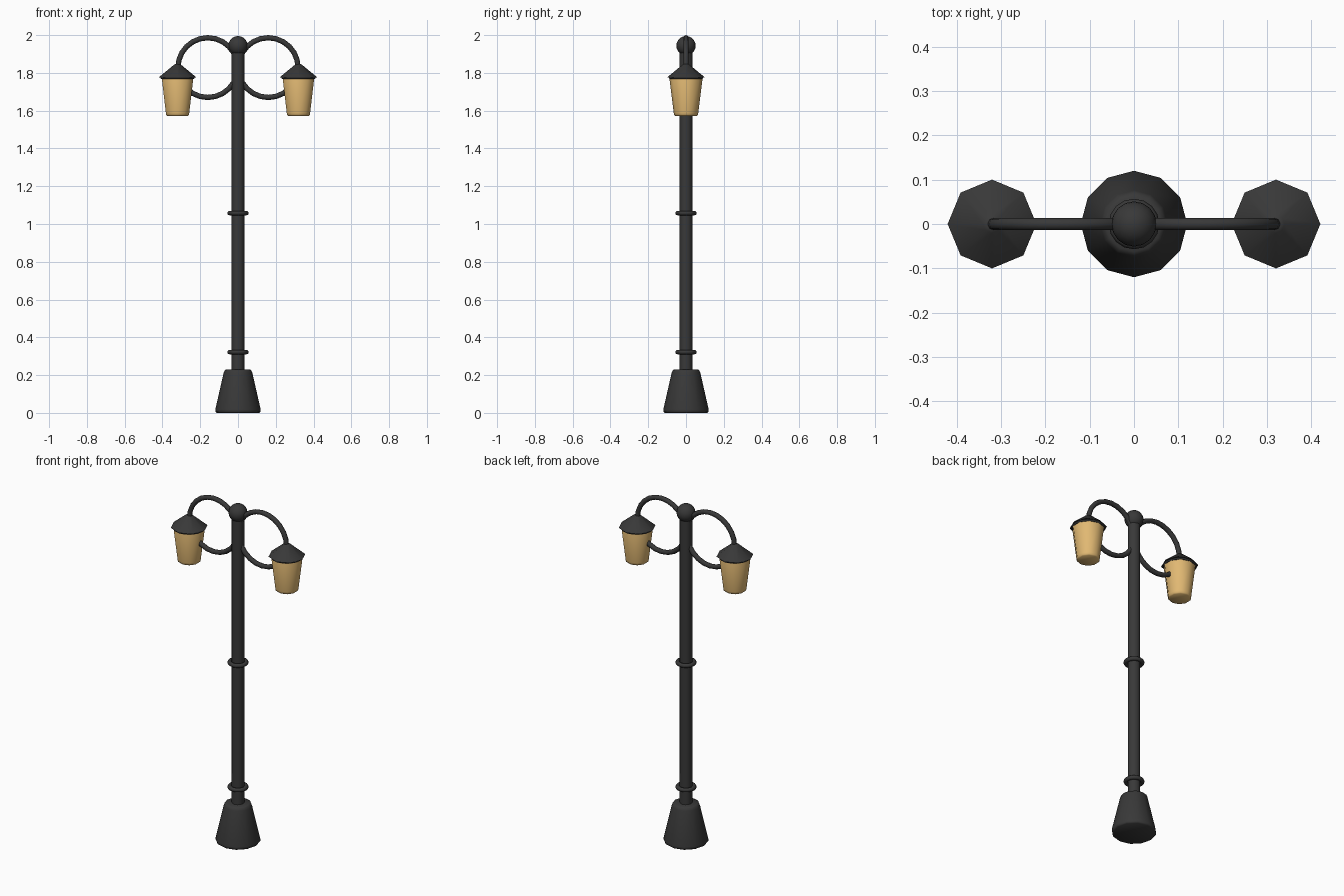
import bpy, math

if "Cube" in bpy.data.objects:
    bpy.data.objects.remove(bpy.data.objects["Cube"])


def material(name, colour):
    m = bpy.data.materials.new(name)
    m.diffuse_color = (*colour, 1)
    m.use_nodes = True
    m.node_tree.nodes["Principled BSDF"].inputs["Base Color"].default_value = m.diffuse_color
    return m


iron = material("dark iron", (0.04, 0.04, 0.04))
amber = material("amber glass", (0.75, 0.48, 0.17))


def finish(name, mat):
    ob = bpy.context.object
    ob.name = name
    ob.data.materials.append(mat)
    bpy.ops.object.shade_smooth_by_angle(angle=math.radians(50))
    return ob


def lathe(name, profile, sides, mat, x=0):
    """Spin (radius, z) points about a vertical axis; first vertex on +y."""
    verts, faces = [], []
    for r, z in profile:
        for i in range(sides):
            a = 2 * math.pi * i / sides
            verts.append((r * math.sin(a), r * math.cos(a), z))
    for k in range(len(profile) - 1):
        for i in range(sides):
            j = (i + 1) % sides
            faces.append((k * sides + j, k * sides + i,
                          (k + 1) * sides + i, (k + 1) * sides + j))
    faces.append(tuple(range(sides)))
    faces.append(tuple(reversed(range(len(verts) - sides, len(verts)))))
    mesh = bpy.data.meshes.new(name)
    mesh.from_pydata(verts, [], faces)
    ob = bpy.data.objects.new(name, mesh)
    bpy.context.collection.objects.link(ob)
    bpy.ops.object.select_all(action='DESELECT')
    ob.select_set(True)
    bpy.context.view_layer.objects.active = ob
    ob.location.x = x
    return finish(name, mat)


def ring(name, loc, major, minor, segs, minor_segs, rot=(0, 0, 0)):
    bpy.ops.mesh.primitive_torus_add(
        location=loc, rotation=rot, major_radius=major, minor_radius=minor,
        major_segments=segs, minor_segments=minor_segs)
    return finish(name, iron)


# Base, pole and finial
lathe("base", [(0.113, 0), (0.12, 0.006), (0.12, 0.018), (0.076, 0.212),
               (0.071, 0.225), (0.062, 0.23)], 12, iron)
lathe("pole", [(0.034, 0.2), (0.034, 1.93)], 12, iron)
bpy.ops.mesh.primitive_uv_sphere_add(segments=16, ring_count=12, radius=0.051,
                                     location=(0, 0, 1.944))
finish("finial_ball", iron)

# Pole collars
for name, z in (("lower_collar", 0.322), ("upper_collar", 1.058)):
    ring(name, (0, 0, z), 0.045, 0.012, 16, 8)

# Curved arms and lanterns on both sides
for side, s in (("left", -1), ("right", 1)):
    x = 0.32 * s
    ring(side + "_arm", (0.16 * s, 0, 1.828), 0.158, 0.014, 24, 8,
         (math.pi / 2, 0, 0))
    lathe(side + "_lantern_glass", [(0.057, 1.572), (0.063, 1.577),
          (0.065, 1.588), (0.087, 1.765), (0.085, 1.772)], 10, amber, x)
    lathe(side + "_lantern_cap", [(0.1, 1.776), (0.02, 1.842), (0.012, 1.846)],
          8, iron, x)
    ring(side + "_lantern_rim", (x, 0, 1.774), 0.083, 0.008, 16, 6)
